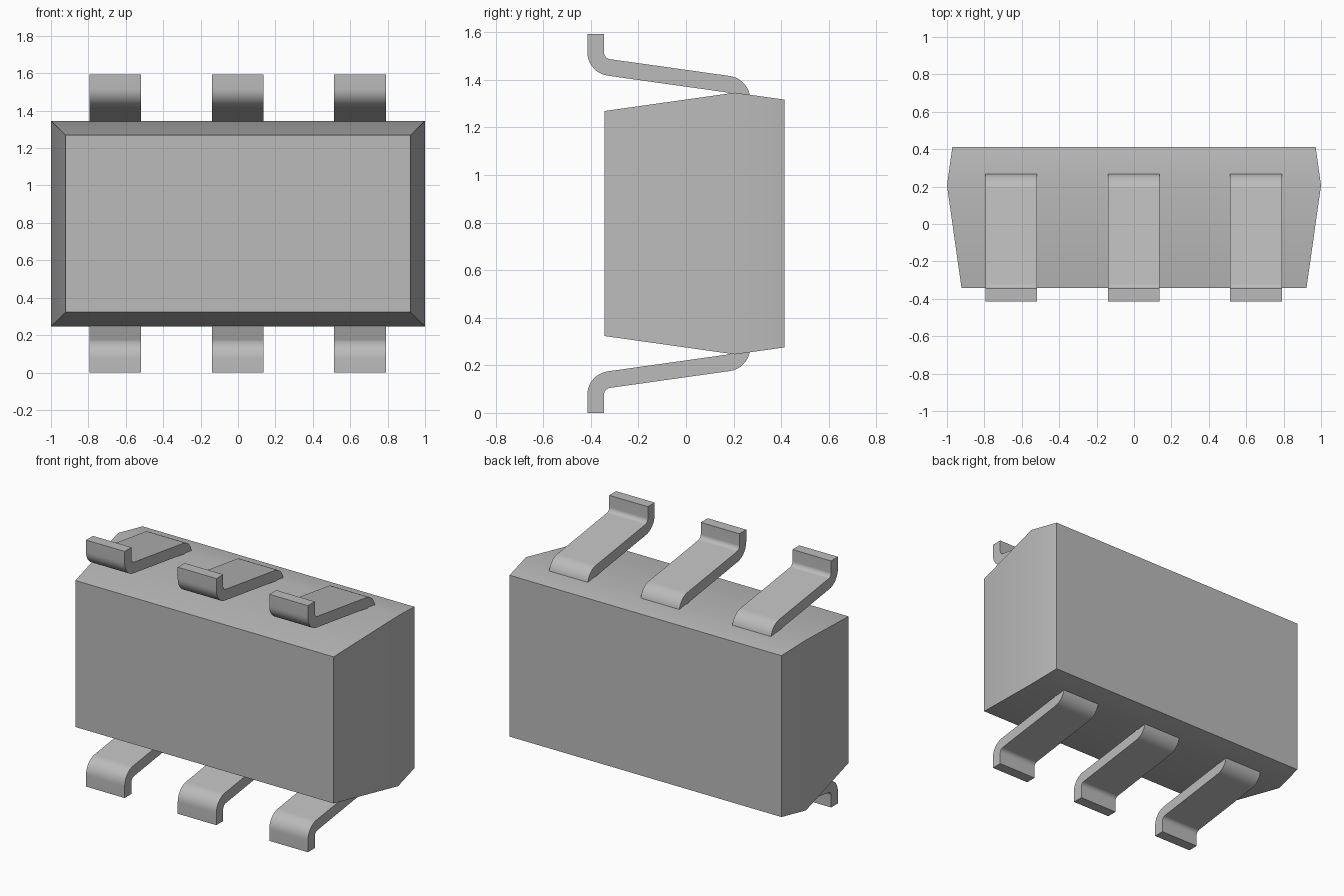
import bpy
import bmesh
from math import sin, cos, tan, radians
from mathutils import Vector

cube = bpy.data.objects.get("Cube")
if cube:
    bpy.data.objects.remove(cube, do_unlink=True)

MID_Z = 0.796     # height of the symmetry plane
LEAD_T = 0.07     # lead thickness
LEAD_W = 0.276    # lead width

grey = bpy.data.materials.new("plain grey")
grey.use_nodes = True
colour = (0.5, 0.5, 0.5, 1)
grey.diffuse_color = colour
grey.node_tree.nodes["Principled BSDF"].inputs["Base Color"].default_value = colour


def finish(name, bm, angle):
    """Turn a bmesh into a shaded, coloured object."""
    bmesh.ops.recalc_face_normals(bm, faces=bm.faces)
    mesh = bpy.data.meshes.new(name)
    bm.to_mesh(mesh)
    bm.free()
    mesh.materials.append(grey)
    obj = bpy.data.objects.new(name, mesh)
    bpy.context.collection.objects.link(obj)
    bpy.ops.object.select_all(action="DESELECT")
    obj.select_set(True)
    bpy.context.view_layer.objects.active = obj
    bpy.ops.object.shade_smooth_by_angle(angle=radians(angle))
    return obj


# Body: three rectangles lofted from front to back (y, half width, half height)
bm = bmesh.new()
rings = []
for y, hx, hz in ((-0.342, 0.922, 0.473), (0.205, 1.0, 0.55), (0.413, 0.971, 0.521)):
    rings.append([bm.verts.new((sx * hx, y, MID_Z + sz * hz))
                  for sx, sz in ((-1, -1), (1, -1), (1, 1), (-1, 1))])
for a, b in zip(rings, rings[1:]):
    for i in range(4):
        j = (i + 1) % 4
        bm.faces.new((a[i], a[j], b[j], b[i]))
bm.faces.new(rings[0])
bm.faces.new(rings[-1])
finish("body", bm, 30)


def lead_profile(steps=10, radius=0.065, slope=radians(8)):
    """Outline of the bent strip in (y, z): up, sloped back, then up again."""
    y0, z0, y1 = -0.38, 0.132, 0.235
    z1 = z0 + (y1 - y0) * tan(slope)
    setback = radius * tan((radians(90) - slope) / 2)
    # Arc centres for the two bends
    c0 = Vector((y0 + radius, z0 - setback))
    c1 = Vector((y1 - radius, z1 + setback))
    half = LEAD_T / 2
    left, right = [], []

    def add(p, normal):
        left.append(p + normal * half)
        right.append(p - normal * half)

    add(Vector((y0, 0)), Vector((-1, 0)))
    for i in range(steps + 1):
        t = (radians(90) - slope) * i / steps
        n = Vector((-cos(t), sin(t)))
        add(c0 + n * radius, n)
    for i in range(steps + 1):
        t = (radians(90) - slope) * (1 - i / steps)
        n = Vector((-cos(t), sin(t)))
        add(c1 - n * radius, n)
    add(Vector((y1, 0.32)), Vector((-1, 0)))
    return left, right


def make_lead(name, x, flip):
    bm = bmesh.new()
    left, right = lead_profile()

    def place(p, sx):
        z = 2 * MID_Z - p.y if flip else p.y
        return bm.verts.new((x + sx * LEAD_W / 2, p.x, z))

    rows = [[place(l, -1), place(l, 1), place(r, 1), place(r, -1)]
            for l, r in zip(left, right)]
    for a, b in zip(rows, rows[1:]):
        for i in range(4):
            j = (i + 1) % 4
            bm.faces.new((a[i], a[j], b[j], b[i]))
    bm.faces.new(rows[0])
    bm.faces.new(rows[-1])
    finish(name, bm, 30)


# Leads: three along the bottom and three mirrored along the top
for x, side in ((-0.657, "right"), (-0.002, "middle"), (0.652, "left")):
    make_lead("lower_lead_" + side, x, False)
    make_lead("upper_lead_" + side, x, True)
